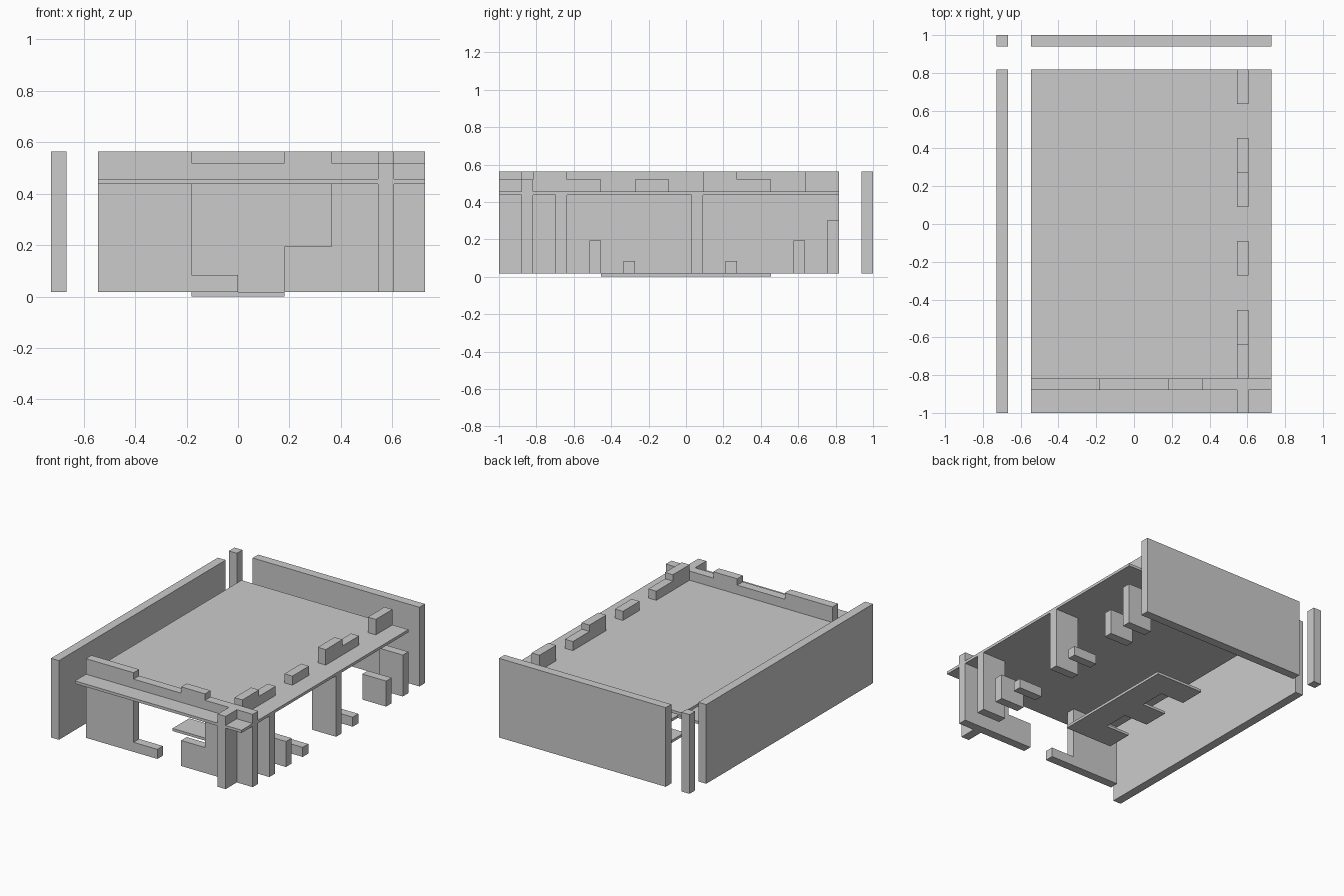
import bpy, bmesh
from mathutils import Vector

if "Cube" in bpy.data.objects:
    bpy.data.objects.remove(bpy.data.objects["Cube"])

U = 2 / 33                                  # plan module; heights are in real units
BASE, SLAB_LOW, SLAB_TOP, LOW, TOP = 0.018, 0.438, 0.457, 0.52, 0.564


def extrude(name, points, offset):
    """Closed prism: a planar outline swept along an offset."""
    bm = bmesh.new()
    face = bm.faces.new([bm.verts.new(p) for p in points])
    swept = bmesh.ops.extrude_face_region(bm, geom=[face])["geom"]
    bmesh.ops.translate(bm, vec=Vector(offset),
                        verts=[v for v in swept if isinstance(v, bmesh.types.BMVert)])
    bmesh.ops.recalc_face_normals(bm, faces=bm.faces)
    mesh = bpy.data.meshes.new(name)
    bm.to_mesh(mesh)
    bm.free()
    obj = bpy.data.objects.new(name, mesh)
    bpy.context.collection.objects.link(obj)
    return obj


def plate(name, outline, z0, z1):
    return extrude(name, [(x * U, y * U, z0) for x, y in outline], (0, 0, z1 - z0))


def box(name, x0, x1, y0, y1, z0, z1):
    return plate(name, [(x0, y0), (x1, y0), (x1, y1), (x0, y1)], z0, z1)


# Plain outer walls and the free corner post
box("left_wall", -12, -11, -16.5, 13.5, BASE, TOP)
box("back_corner_post", -12, -11, 15.5, 16.5, BASE, TOP)
box("back_wall", -9, 12, 15.5, 16.5, BASE, TOP)

# Raised slab, split around the crossing at the front right corner
plate("slab", [(-9, -16.5), (9, -16.5), (9, -13.5), (12, -13.5), (12, 13.5), (-9, 13.5)],
      SLAB_LOW, SLAB_TOP)
box("slab_corner", 10, 12, -16.5, -14.5, SLAB_LOW, SLAB_TOP)

# Base plate with three teeth on its left edge
plate("base_plate", [(3, -7.5), (3, 7.5), (-3, 7.5), (-3, 4.5), (0, 4.5), (0, 1.5),
                     (-3, 1.5), (-3, -1.5), (0, -1.5), (0, -4.5), (-3, -4.5), (-3, -7.5)],
      0, BASE)

# Front wall with stepped opening and notched parapet
front = [(-9, BASE), (0, BASE), (0, 0.084), (-3, 0.084), (-3, 0.447), (6, 0.447),
         (6, 0.194), (3, 0.194), (3, BASE), (12, BASE), (12, LOW), (6, LOW),
         (6, TOP), (3, TOP), (3, LOW), (-3, LOW), (-3, TOP), (-9, TOP)]
extrude("front_wall", [(x * U, -14.5 * U, z) for x, z in front], (0, U, 0))
box("front_post", 9, 10, -16.5, -14.5, BASE, LOW)

# Right parapet: stepped blocks standing on the slab (y start, y end, top)
blocks = [[(-13.5, -10.5, TOP), (-10.5, -7.5, LOW)], [(-4.5, -1.5, LOW)],
          [(1.5, 4.5, TOP), (4.5, 7.5, LOW)], [(10.5, 13.5, TOP)]]
for i, steps in enumerate(blocks, 1):
    profile = [(steps[0][0], SLAB_TOP)]
    for y0, y1, z in steps:
        profile += [(y0, z), (y1, z)]
    profile.append((steps[-1][1], SLAB_TOP))
    extrude(f"right_parapet_{i}", [(9 * U, y * U, z) for y, z in profile], (U, 0, 0))

# Fins of varied height below the slab on the right side
fins = [(-11.5, SLAB_LOW), (-8.5, 0.194), (-5.5, 0.084), (0.5, SLAB_LOW),
        (3.5, 0.084), (9.5, 0.194), (12.5, 0.304)]
for i, (y, z) in enumerate(fins, 1):
    box(f"right_fin_{i}", 9, 12, y, y + 1, BASE, z)
